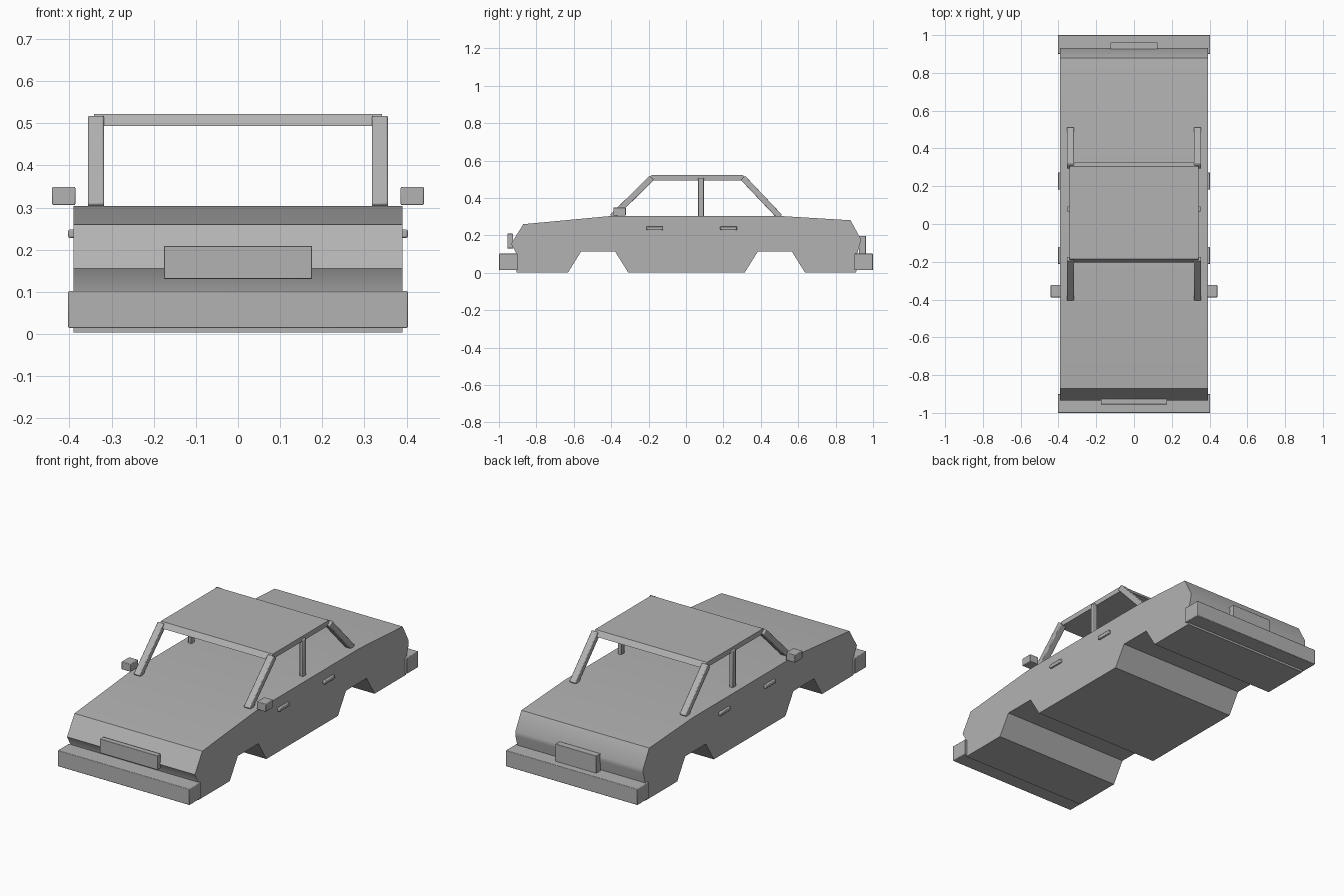
import bpy, bmesh, math
from mathutils import Vector, Matrix

if "Cube" in bpy.data.objects:
    bpy.data.objects.remove(bpy.data.objects["Cube"])

paint = bpy.data.materials.new("plain grey")
paint.diffuse_color = (0.45, 0.45, 0.45, 1)
paint.use_nodes = True
paint.node_tree.nodes["Principled BSDF"].inputs["Base Color"].default_value = paint.diffuse_color


def finish(name, bm, bevel=0.0, smooth=True):
    bmesh.ops.recalc_face_normals(bm, faces=bm.faces)
    me = bpy.data.meshes.new(name)
    bm.to_mesh(me)
    bm.free()
    me.materials.append(paint)
    ob = bpy.data.objects.new(name, me)
    bpy.context.collection.objects.link(ob)
    if bevel:
        m = ob.modifiers.new("soft edges", 'BEVEL')
        m.width, m.segments = bevel, 2
    if smooth:
        bpy.ops.object.select_all(action='DESELECT')
        ob.select_set(True)
        bpy.context.view_layer.objects.active = ob
        bpy.ops.object.shade_smooth_by_angle(angle=math.radians(30))
    return ob


def extrude_profile(name, pts, half, bevel=0.0):
    """Side profile of (y, z) points swept across the width."""
    bm = bmesh.new()
    left = [bm.verts.new((-half, y, z)) for y, z in pts]
    right = [bm.verts.new((half, y, z)) for y, z in pts]
    bm.faces.new(left)
    bm.faces.new(right[::-1])
    for i in range(len(pts)):
        j = (i + 1) % len(pts)
        bm.faces.new((left[i], right[i], right[j], left[j]))
    return finish(name, bm, bevel)


def box(name, x, y, z, bevel=0.003):
    """Box from its (min, max) range on each axis."""
    bm = bmesh.new()
    size = [r[1] - r[0] for r in (x, y, z)]
    mid = [(r[0] + r[1]) / 2 for r in (x, y, z)]
    bmesh.ops.create_cube(bm, size=1, matrix=Matrix.Translation(mid) @ Matrix.Diagonal((*size, 1)))
    return finish(name, bm, bevel)


def bar(name, x, a, b, width, depth):
    """Sloping bar at x between two (y, z) points."""
    p, q = Vector((x, *a)), Vector((x, *b))
    d = q - p
    rot = Matrix.Rotation(-math.atan2(d.y, d.z), 4, 'X')
    bm = bmesh.new()
    bmesh.ops.create_cube(bm, size=1, matrix=Matrix.Translation((p + q) / 2) @ rot
                          @ Matrix.Diagonal((width, depth, d.length, 1)))
    return finish(name, bm, 0.004)


# Lower body with bonnet, boot and wheel cut-outs
extrude_profile("body", [
    (-0.905, 0.003), (-0.63, 0.003), (-0.56, 0.115), (-0.38, 0.115), (-0.31, 0.003),
    (0.315, 0.003), (0.385, 0.115), (0.565, 0.115), (0.635, 0.003), (0.91, 0.003),
    (0.915, 0.10), (0.932, 0.16), (0.932, 0.185), (0.88, 0.281), (0.50, 0.304),
    (-0.40, 0.304), (-0.87, 0.26), (-0.935, 0.155), (-0.905, 0.10)], 0.391)

# Roof panel
extrude_profile("roof", [(-0.205, 0.494), (0.325, 0.494), (0.305, 0.522), (-0.185, 0.522)], 0.342)

# Bumpers and plates
box("front_bumper", (-0.403, 0.403), (-1.0, -0.90), (0.014, 0.102))
box("rear_bumper", (-0.403, 0.403), (0.90, 1.0), (0.014, 0.102))
box("front_plate", (-0.176, 0.176), (-0.955, -0.925), (0.131, 0.209), 0.002)
box("rear_plate", (-0.125, 0.125), (0.925, 0.962), (0.10, 0.197), 0.002)

# Pillars, mirrors and door handles on both sides
for s, side in ((-1, "left"), (1, "right")):
    bar(f"front_pillar_{side}", s * 0.337, (-0.395, 0.299), (-0.183, 0.508), 0.038, 0.032)
    bar(f"rear_pillar_{side}", s * 0.337, (0.502, 0.299), (0.304, 0.508), 0.038, 0.032)
    bar(f"middle_pillar_{side}", s * 0.341, (0.08, 0.300), (0.08, 0.508), 0.022, 0.03)
    box(f"mirror_{side}", sorted((s * 0.386, s * 0.441)), (-0.388, -0.322), (0.306, 0.349))
    for y, part in ((-0.167, "front"), (0.228, "rear")):
        box(f"{part}_handle_{side}", sorted((s * 0.385, s * 0.403)),
            (y - 0.045, y + 0.045), (0.228, 0.248), 0.004)
